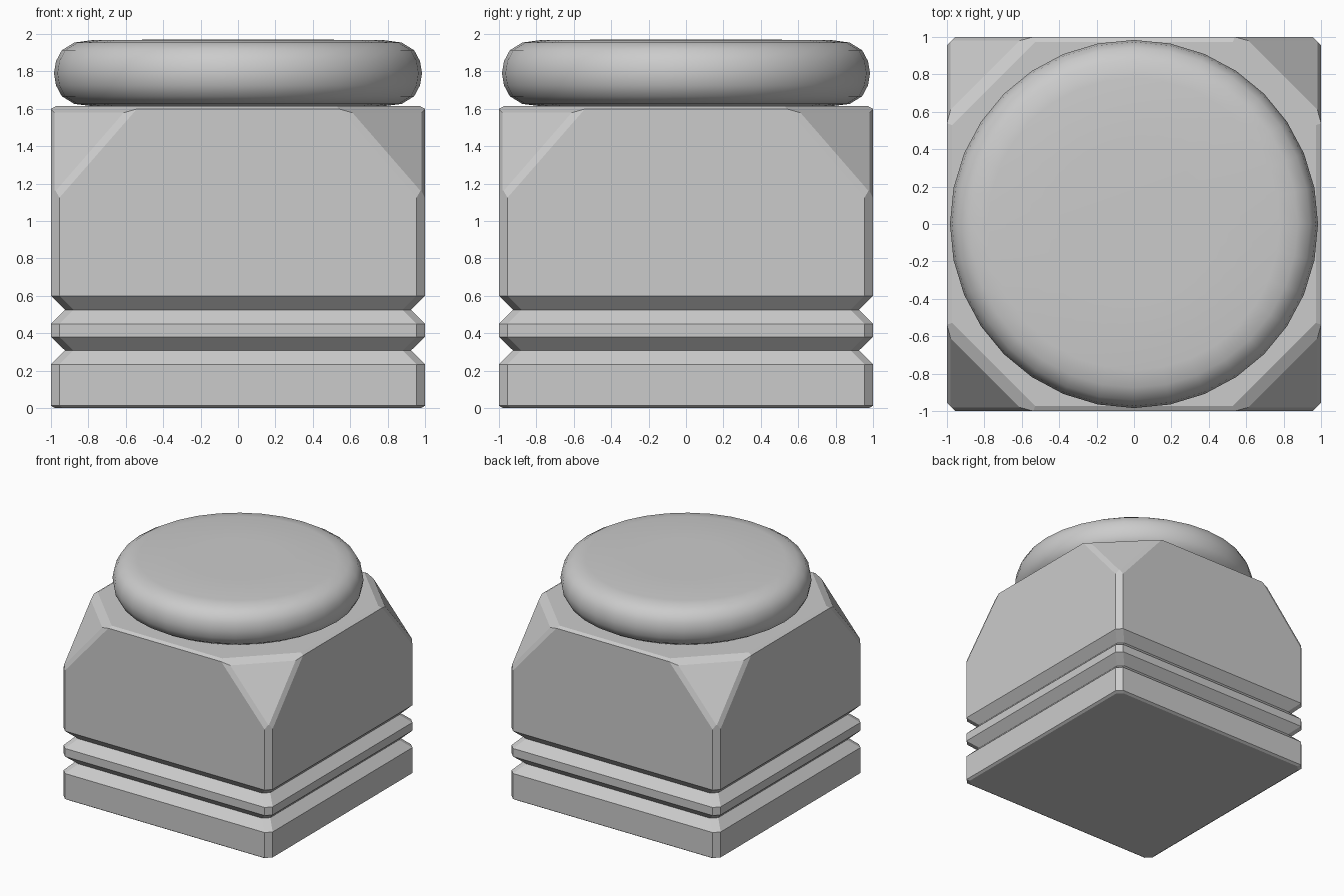
import bpy, bmesh
from math import sin, cos, tau
from mathutils import Vector

if "Cube" in bpy.data.objects:
    bpy.data.objects.remove(bpy.data.objects["Cube"])


def loft(bm, rings):
    """Skin a stack of equal-length point rings and close both ends."""
    loops = [[bm.verts.new(p) for p in r] for r in rings]
    n = len(loops[0])
    for a, b in zip(loops, loops[1:]):
        for i in range(n):
            bm.faces.new((a[i], a[(i + 1) % n], b[(i + 1) % n], b[i]))
    bm.faces.new(loops[0][::-1])
    bm.faces.new(loops[-1])


def cut(bm, normal, d):
    """Slice off everything beyond normal . p = d and cap the hole."""
    n = Vector(normal)
    res = bmesh.ops.bisect_plane(
        bm, geom=bm.verts[:] + bm.edges[:] + bm.faces[:], dist=1e-5,
        plane_co=n * (d / n.length_squared), plane_no=n.normalized(), clear_outer=True)
    edges = [e for e in res["geom_cut"] if isinstance(e, bmesh.types.BMEdge) and e.is_boundary]
    if edges:
        bmesh.ops.edgeloop_fill(bm, edges=edges)


def finish(bm, name):
    bmesh.ops.recalc_face_normals(bm, faces=bm.faces[:])
    mesh = bpy.data.meshes.new(name)
    bm.to_mesh(mesh)
    bm.free()
    ob = bpy.data.objects.new(name, mesh)
    bpy.context.collection.objects.link(ob)
    return ob


def square_ring(h, z, c=0.045):
    k = h - c
    return [(h, -k, z), (h, k, z), (k, h, z), (-k, h, z),
            (-h, k, z), (-h, -k, z), (-k, -h, z), (k, -h, z)]


# Square body with two V grooves
body = bmesh.new()
profile = [(0.98, 0), (1, 0.013), (1, 0.233), (0.925, 0.308), (1, 0.38), (1, 0.45),
           (0.925, 0.525), (1, 0.6), (1, 1.6), (0.972, 1.615)]
loft(body, [square_ring(h, z) for h, z in profile])

# Sloped top corners, each with softened edges
for sx in (-1, 1):
    for sy in (-1, 1):
        cut(body, (sx, sy, 0.871), 2.967)
        cut(body, (sx * 0.602, sy * 0.602, 1.525), 3.366)
        cut(body, (sx * 0.602, sy * 1.602, 0.525), 2.767)
        cut(body, (sx * 1.602, sy * 0.602, 0.525), 2.767)
finish(body, "grooved_body")

# Round cushion-shaped cap
cap = bmesh.new()
cap_profile = [(0.76, 1.612), (0.875, 1.626), (0.942, 1.667), (0.973, 1.725), (0.984, 1.79),
               (0.973, 1.855), (0.942, 1.913), (0.875, 1.954), (0.78, 1.967), (0.4, 1.97)]
SIDES = 32
loft(cap, [[(r * cos(i * tau / SIDES), r * sin(i * tau / SIDES), z) for i in range(SIDES)]
           for r, z in cap_profile])
cap_ob = finish(cap, "round_cap")
bpy.context.view_layer.objects.active = cap_ob
cap_ob.select_set(True)
bpy.ops.object.shade_smooth_by_angle(angle=0.8)
